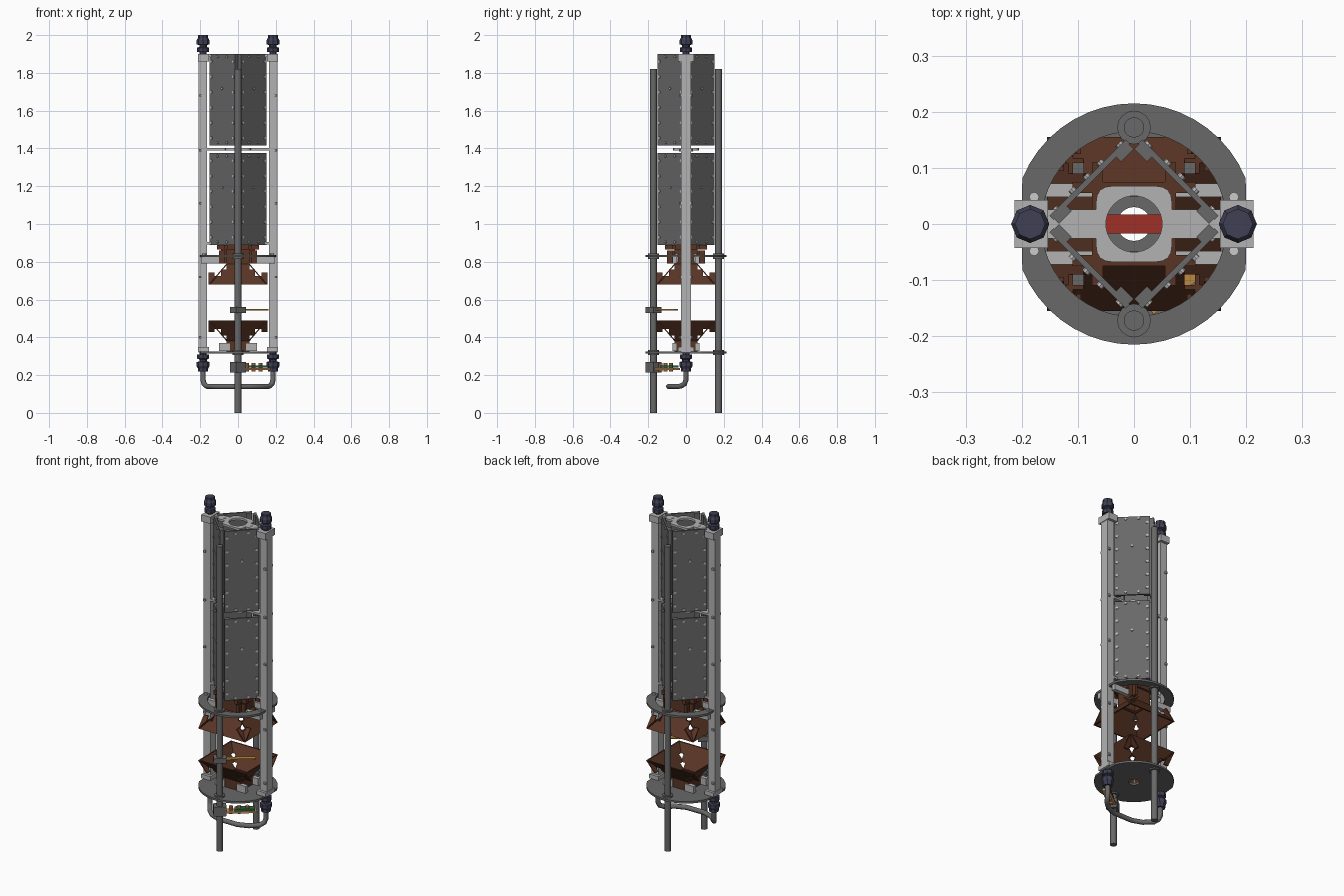
import bpy, bmesh, math
from mathutils import Vector, Matrix

if "Cube" in bpy.data.objects:
    bpy.data.objects.remove(bpy.data.objects["Cube"])

def mat(name, c):
    m = bpy.data.materials.new(name)
    m.diffuse_color = (*c, 1)
    m.use_nodes = True
    m.node_tree.nodes["Principled BSDF"].inputs["Base Color"].default_value = m.diffuse_color
    return m

BROWN = mat("brown", (0.10, 0.035, 0.018))
RED = mat("red", (0.35, 0.03, 0.02))
BLUE = mat("dark_blue", (0.05, 0.05, 0.09))
GOLD = mat("gold", (0.5, 0.25, 0.05))
ORANGE = mat("orange", (0.75, 0.35, 0.12))
GREEN = mat("green", (0.02, 0.15, 0.05))
DARK = mat("dark_grey", (0.14, 0.14, 0.14))
LIGHT = mat("light_grey", (0.45, 0.45, 0.45))

def finish(name, bm, m=None, smooth=False, M=None):
    if M is not None:
        bm.transform(M)
    bmesh.ops.recalc_face_normals(bm, faces=bm.faces)
    me = bpy.data.meshes.new(name)
    bm.to_mesh(me)
    bm.free()
    ob = bpy.data.objects.new(name, me)
    bpy.context.collection.objects.link(ob)
    if m:
        me.materials.append(m)
    if smooth:
        bpy.context.view_layer.objects.active = ob
        ob.select_set(True)
        bpy.ops.object.shade_smooth_by_angle(angle=0.6)
        ob.select_set(False)
    return ob

def box(name, x0, x1, y0, y1, z0, z1, m=None, M=None):
    bm = bmesh.new()
    bmesh.ops.create_cube(bm, size=1)
    for v in bm.verts:
        v.co = ((x0 + x1) / 2 + v.co.x * (x1 - x0), (y0 + y1) / 2 + v.co.y * (y1 - y0),
                (z0 + z1) / 2 + v.co.z * (z1 - z0))
    return finish(name, bm, m, False, M)

def lathe(name, x, y, prof, n=16, m=None, M=None, smooth=True):
    """Solid of revolution through (radius, height) points, closed as a loop."""
    bm = bmesh.new()
    rings = [[bm.verts.new((x + r * math.cos(2 * math.pi * i / n), y + r * math.sin(2 * math.pi * i / n), z))
              for i in range(n)] for r, z in prof]
    for a, b in zip(rings, rings[1:]):
        for i in range(n):
            bm.faces.new((a[i], a[(i + 1) % n], b[(i + 1) % n], b[i]))
    bm.faces.new(rings[0])
    bm.faces.new(rings[-1])
    return finish(name, bm, m, smooth, M)

def annulus(name, outer, r, z0, z1, m=None):
    """Flat plate with a round hole; outer maps an angle to a point."""
    n = 48
    bm = bmesh.new()
    loops = []
    for z in (z0, z1):
        for f in (outer, lambda a: (r * math.cos(a), r * math.sin(a))):
            loops.append([bm.verts.new((*f(2 * math.pi * i / n), z)) for i in range(n)])
    o0, i0, o1, i1 = loops
    for a, b in ((o0, i0), (i0, i1), (i1, o1), (o1, o0)):
        for i in range(n):
            bm.faces.new((a[i], a[(i + 1) % n], b[(i + 1) % n], b[i]))
    return finish(name, bm, m)

def plate(name, pts, thick, m=None, M=None):
    """Polygon extruded along +y from (x, z) points."""
    bm = bmesh.new()
    f = bm.faces.new([bm.verts.new((x, 0, z)) for x, z in pts])
    g = bmesh.ops.extrude_face_region(bm, geom=[f])
    for v in g["geom"]:
        if isinstance(v, bmesh.types.BMVert):
            v.co.y += thick
    return finish(name, bm, m, False, M)

def rot(a):
    return Matrix.Rotation(a, 4, 'Z')

# support rods
for y in (-0.172, 0.172):
    lathe("support_rod", 0, y, [(0.018, 0), (0.018, 1.82)], 20, DARK)

# side rails, caps, screws and hose connectors
for s in (-1, 1):
    x0, x1 = sorted((s * 0.163, s * 0.21))
    box("side_rail", x0, x1, -0.027, 0.027, 0.32, 1.88, LIGHT)
    x0, x1 = sorted((s * 0.153, s * 0.213))
    box("rail_cap", x0, x1, -0.043, 0.043, 1.86, 1.9, LIGHT)
    box("rail_foot", x0, x1, -0.043, 0.043, 0.325, 0.35, LIGHT)
    for z in (0.4, 0.72, 1.11, 1.39, 1.68):
        for y in (-0.03, 0.03):
            lathe("rail_screw", s * 0.2, y, [(0.008, z - 0.006), (0.008, z + 0.006)], 8, LIGHT)
    for z, d in ((1.895, 1), (0.325, -1)):
        prof = [(0.018, 0), (0.018, 0.015), (0.031, 0.015), (0.031, 0.038), (0.02, 0.042), (0.02, 0.052),
                (0.034, 0.056), (0.034, 0.078), (0.027, 0.09), (0.027, 0.105)]
        lathe("hose_connector", s * 0.185, 0, [(r, z + d * h) for r, h in prof], 8, BLUE, smooth=False)
    # ring brackets
    for y in (-0.06, 0.06):
        x0, x1 = sorted((s * 0.075, s * 0.195))
        box("ring_bracket", x0, x1, y - 0.012, y + 0.012, 0.79, 0.824, LIGHT)
        x0, x1 = sorted((s * 0.04, s * 0.1))
        box("base_bracket", x0, x1, y - 0.012, y + 0.012, 0.328, 0.37, LIGHT)
        lathe("ring_bolt", s * 0.178, y * 0.8, [(0.009, 0.80), (0.009, 0.845)], 8)

# return pipe
cu = bpy.data.curves.new("return_pipe", 'CURVE')
cu.dimensions = '3D'
cu.bevel_depth = 0.014
cu.bevel_resolution = 3
cu.use_fill_caps = True
half = [(0.185, 0, 0.25), (0.185, 0, 0.175), (0.18, -0.008, 0.153), (0.165, -0.03, 0.141),
        (0.12, -0.07, 0.14), (0.06, -0.092, 0.14)]
path = half + [(-x, y, z) for x, y, z in reversed(half)]
sp = cu.splines.new('POLY')
sp.points.add(len(path) - 1)
for p, c in zip(sp.points, path):
    p.co = (*c, 1)
pipe = bpy.data.objects.new("return_pipe", cu)
bpy.context.collection.objects.link(pipe)
cu.materials.append(DARK)

# support ring and base disk, flattened at both sides
def disk_edge(a):
    return max(-0.2, min(0.2, 0.215 * math.cos(a))), 0.215 * math.sin(a)
annulus("support_ring", disk_edge, 0.165, 0.824, 0.836, DARK)
annulus("base_disk", disk_edge, 0.03, 0.314, 0.326, DARK)
for y in (-0.172, 0.172):
    for z in (0.306, 0.816):
        lathe("rod_collar", 0, y, [(0.03, z), (0.03, z + 0.028)], 16, DARK)

# panels: two tiers of four, with screws and inner edge rails
for q in range(4):
    R = rot(math.pi / 4 + q * math.pi / 2)
    for z0, z1 in ((0.89, 1.375), (1.415, 1.9)):
        box("panel", -0.096, 0.096, -0.117, -0.107, z0, z1, DARK, R)
        for s in (-1, 1):
            x0, x1 = sorted((s * 0.062, s * 0.094))
            box("panel_edge_rail", x0, x1, -0.107, -0.095, z0, z1, DARK, R)
            for i in range(6):
                T = R @ Matrix.Translation((s * 0.082, -0.117, z0 + 0.04 + i * 0.081)) @ Matrix.Rotation(math.pi / 2, 4, 'X')
                lathe("panel_screw", 0, 0, [(0.008, -0.003), (0.008, 0.004)], 8, LIGHT, T)
        for x, z in ((-0.035, z1 - 0.015), (0.035, z1 - 0.015), (-0.035, z0 + 0.015), (0.035, z0 + 0.015),
                     (0, (z0 + z1) / 2 + 0.06)):
            T = R @ Matrix.Translation((x, -0.117, z)) @ Matrix.Rotation(math.pi / 2, 4, 'X')
            lathe("panel_screw", 0, 0, [(0.007, -0.003), (0.007, 0.006)], 8, LIGHT, T)

# cross plates: rounded square with a round hole and two arms
def rounded_square(a):
    c, s = math.cos(a), math.sin(a)
    k = 0.068 / (abs(c) ** 6 + abs(s) ** 6) ** (1 / 6)
    return k * c, k * s
for z in (1.885, 1.39, 0.892):
    annulus("cross_plate", rounded_square, 0.05, z, z + 0.012, LIGHT)
    for s in (-1, 1):
        x0, x1 = sorted((s * 0.067, s * 0.165))
        box("cross_plate_arm", x0, x1, -0.026, 0.026, z, z + 0.012, LIGHT)
        if z > 1.8:
            lathe("arm_bolt", s * 0.087, 0, [(0.007, z), (0.007, z + 0.014)], 10, LIGHT)

# flared reflector skirts: upper opens downward, lower is its mirror
prof = [(0.155, 0.68), (0.155, 0.742), (0.125, 0.742), (0.125, 0.725), (0.09, 0.725), (0.09, 0.76),
        (0.06, 0.76), (0.06, 0.795)]
skirt = prof + [(-x, z) for x, z in reversed(prof)]
flip = Matrix.Translation((0, 0, 1.17)) @ Matrix.Diagonal((1, 1, -1, 1))
for q in range(4):
    R = rot(q * math.pi / 2)
    # tilt inward with height
    S = Matrix.Identity(4)
    S[1][2] = 0.85
    S[1][3] = -0.155 - 0.85 * 0.68
    for nm, F in (("upper", Matrix.Identity(4)), ("lower", flip)):
        plate(nm + "_reflector", skirt, 0.008, BROWN, F @ R @ S)
        top = 0.865 if nm == "upper" else 0.845
        box(nm + "_neck", -0.06, 0.06, -0.062, -0.052, 0.785, top, BROWN, F @ R)
    box("neck_flange", -0.11, 0.11, -0.075, -0.055, 0.865, 0.889, BROWN, R)
    for s in (-1, 1):
        x0, x1 = sorted((s * 0.075, s * 0.1))
        box("neck_clip", x0, x1, -0.075, -0.06, 0.79, 0.86, BROWN, R)
box("red_bar", -0.09, 0.09, -0.017, 0.017, 0.85, 0.865, RED)

# sensor paddle on the front rod
aim = Matrix.Translation((0, -0.172, 0)) @ rot(math.radians(38))
box("paddle_clamp", -0.035, 0.035, -0.026, 0.026, 0.53, 0.56, DARK, aim)
box("paddle_blade", 0.03, 0.195, -0.013, 0.013, 0.543, 0.551, GOLD, aim)

# lower instrument arm with board
box("arm_clamp", -0.035, 0.035, -0.026, 0.026, 0.215, 0.27, DARK, aim)
box("arm_blade", 0.03, 0.2, -0.022, 0.022, 0.228, 0.238, ORANGE, aim)
box("arm_board", 0.08, 0.19, -0.02, 0.02, 0.24, 0.252, GREEN, aim)
for i in range(3):
    lathe("arm_terminal", 0.06 + 0.045 * i, 0, [(0.011, 0.22), (0.011, 0.264)], 10, ORANGE, aim)
